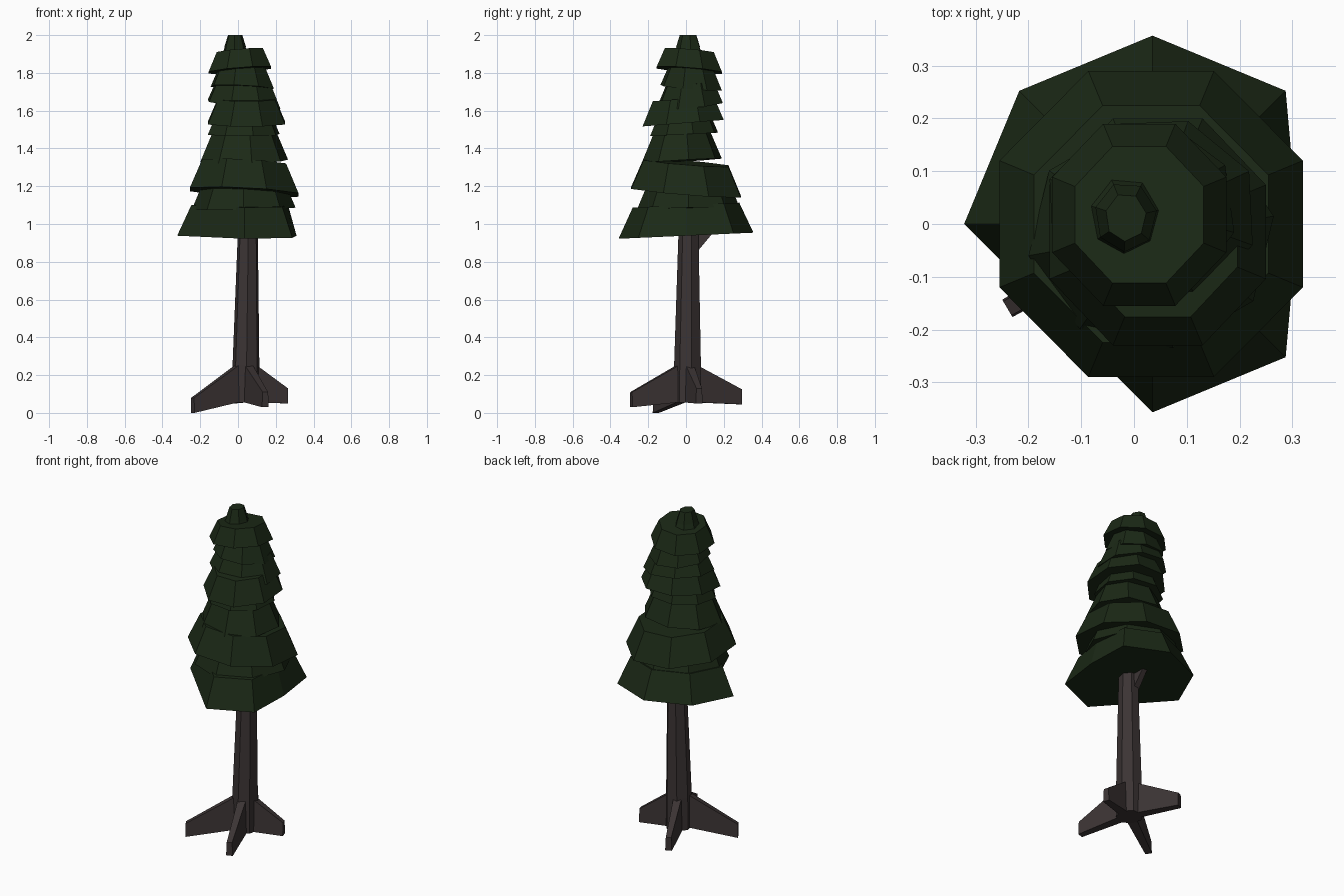
import bpy
from math import cos, sin, pi, radians
from mathutils import Vector

if "Cube" in bpy.data.objects:
    bpy.data.objects.remove(bpy.data.objects["Cube"])


def material(name, rgb):
    m = bpy.data.materials.new(name)
    m.diffuse_color = (*rgb, 1)
    m.use_nodes = True
    m.node_tree.nodes["Principled BSDF"].inputs["Base Color"].default_value = m.diffuse_color
    return m


LEAF = material("needles", (0.011, 0.022, 0.008))
BARK = material("bark", (0.044, 0.034, 0.034))


def ring(n, rot, box, z, slope_x=0, slope_y=0):
    """Regular polygon stretched to box (x0, x1, y0, y1) on a tilted plane."""
    angles = [radians(rot) + 2 * pi * i / n for i in range(n)]
    fit = []
    for f, a, b in ((cos, box[0], box[1]), (sin, box[2], box[3])):
        vals = [f(t) for t in angles]
        lo, hi = min(vals), max(vals)
        fit.append([a + (v - lo) / (hi - lo) * (b - a) for v in vals])
    return [(x, y, z + slope_x * x + slope_y * y) for x, y in zip(*fit)]


def inset(box, d):
    return (box[0] + d, box[1] - d, box[2] + d, box[3] - d)


def loft(name, rings, mat):
    """Skin a closed solid through rings of equal size."""
    n = len(rings[0])
    last = (len(rings) - 1) * n
    faces = [tuple(reversed(range(n))), tuple(range(last, last + n))]
    for r in range(0, last, n):
        for i in range(n):
            j = (i + 1) % n
            faces.append((r + i, r + j, r + n + j, r + n + i))
    me = bpy.data.meshes.new(name)
    me.from_pydata([v for r in rings for v in r], [], faces)
    me.materials.append(mat)
    bpy.context.collection.objects.link(bpy.data.objects.new(name, me))


# lowest skirt: octagon with the lower-left corner missing and the right one cut back
skirt = []
for d, z in ((0, .938), (.075, 1.10)):
    pts = ring(8, 0, inset((-.322, .392, -.357, .357), d), z, 0, .045)
    skirt.append([(min(x, .31 - .6 * d), y, h) for i, (x, y, h) in enumerate(pts) if i != 5])
loft("foliage_skirt", skirt, LEAF)

# foliage tiers: lower box, height, slopes; tops follow from a common taper
tiers = [
    ((-.245, .305, -.26, .285), 1.08, .02, .02),
    ((-.255, .32, -.29, .29), 1.17, -.05, -.08),
    ((-.20, .265, -.235, .19), 1.335, .02, .06),
    ((-.16, .22, -.19, .17), 1.475, 0, .05),
    ((-.16, .25, -.23, .20), 1.535, 0, .08),
    ((-.16, .225, -.15, .195), 1.635, -.1, .08),
    ((-.145, .19, -.135, .19), 1.725, -.05, -.08),
    ((-.155, .175, -.155, .19), 1.815, .08, -.08),
]
for i, (box, z, sx, sy) in enumerate(tiers):
    h = .165 - .009 * i
    rot = 22.5 if i in (1, 4, 7) else 5 * i
    loft(f"foliage_tier_{i + 1}", [ring(8, rot, box, z, sx, sy),
                                   ring(8, rot, inset(box, .42 * h), z + h, sx, sy)], LEAF)

# two small caps at the tip
cap = (-.09, .06, -.07, .092)
for i in range(2):
    low, z = inset(cap, .017 * i), 1.885 + .05 * i
    loft(f"foliage_cap_{i + 1}", [ring(7, 10, low, z), ring(7, 10, inset(low, .02), z + .05 + .015 * i)], LEAF)

# tapering, slightly leaning trunk
loft("trunk", [ring(7, 15, (.042 + lean - r, .042 + lean + r, .008 + lean / 2 - r, .008 + lean / 2 + r), z)
               for r, lean, z in ((.073, 0, .055), (.071, 0, .25), (.053, .01, .95), (.04, .01, 1.2))], BARK)

# root fins: tip x, tip y, tip bottom z
centre, up = Vector((.04, .005, 0)), Vector((0, 0, 1))
for i, (x, y, zb) in enumerate(((-.24, -.16, 0), (.145, -.29, .03), (.26, .07, .05), (-.085, .29, .045))):
    tip = Vector((x, y, 0))
    out = (tip - centre).normalized()
    side = out.cross(up)
    sections = []
    for p, w, lo, hi in ((centre, .028, .055, .29), (centre + out * .065, .028, .055, .245),
                         (tip, .019, zb, zb + .08)):
        sections.append([p + side * (s * w) + up * h for s, h in ((1, lo), (-1, lo), (-.8, hi), (.8, hi))])
    loft(f"root_{i + 1}", sections, BARK)

# branch stub under the foliage
loft("branch_stub", [[(x, y, z) for x, z in ((.035 - w, z0), (.035 + w, z0), (.035 + w, z1), (.035 - w, z1))]
                     for y, w, z0, z1 in ((.04, .02, .83, .93), (.14, .015, .95, 1.0))], BARK)
